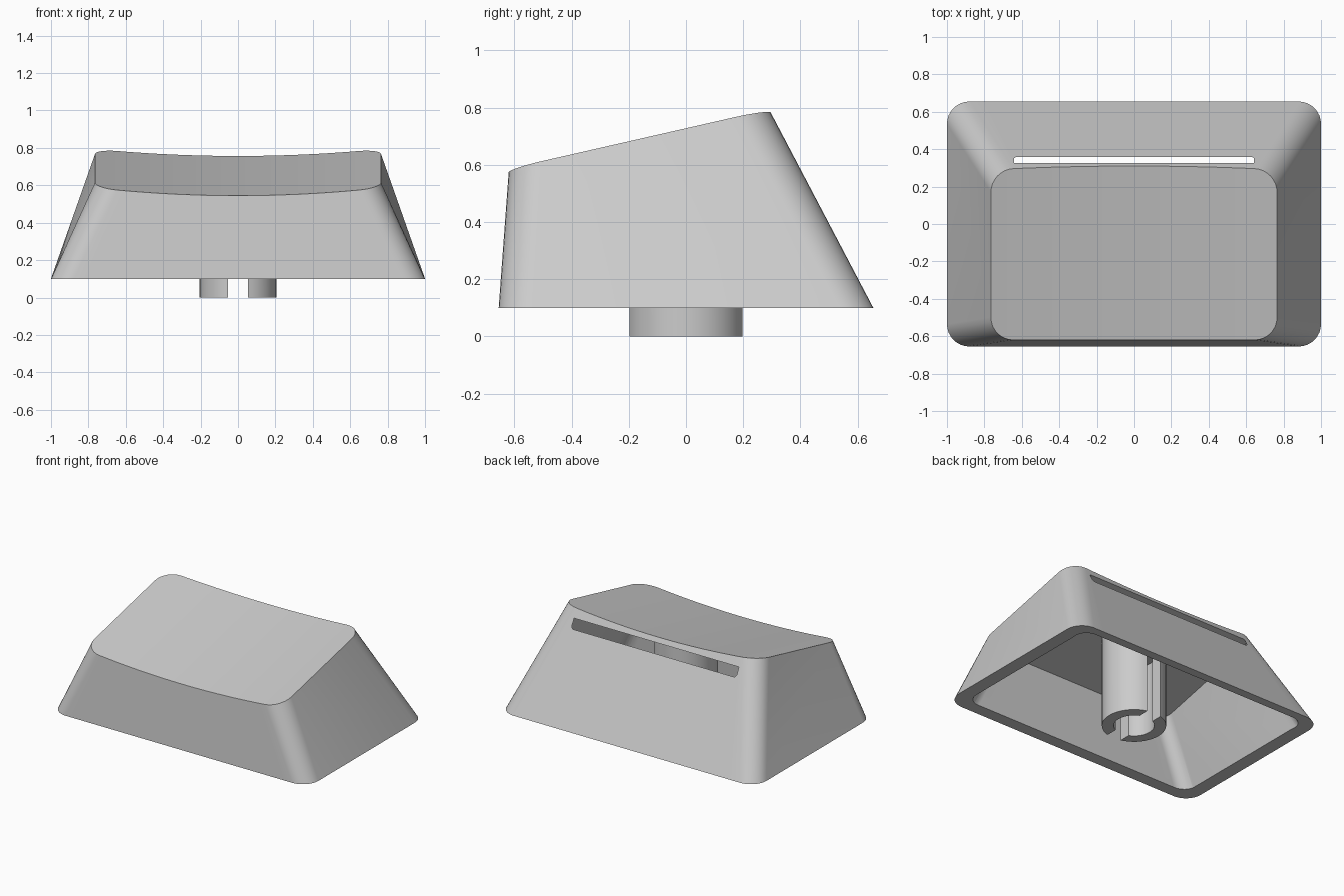
import bpy, bmesh, math

if "Cube" in bpy.data.objects:
    bpy.data.objects.remove(bpy.data.objects["Cube"])

SLOPE = 0.228          # tilt of the top along y
CORNER, SPAN = 8, 24   # steps per rounded corner and per straight edge

grey = bpy.data.materials.new("grey plastic")
grey.diffuse_color = (0.6, 0.6, 0.6, 1)
grey.use_nodes = True
grey.node_tree.nodes["Principled BSDF"].inputs["Base Color"].default_value = grey.diffuse_color


def dish(x, y):
    """Height of the tilted, scooped top."""
    return 0.686 + SLOPE * y + x * x / 14


def ceiling(x, y):
    return 0.724 + SLOPE * (y - 0.325)


def make_object(name, bm):
    bmesh.ops.recalc_face_normals(bm, faces=bm.faces)
    mesh = bpy.data.meshes.new(name)
    bm.to_mesh(mesh)
    bm.free()
    obj = bpy.data.objects.new(name, mesh)
    bpy.context.collection.objects.link(obj)
    mesh.materials.append(grey)
    return obj


def columns(half, front, back, r, bow=0.0):
    """Rounded rectangle as (x, front y, back y) columns, right to left."""
    right = []
    for i in range(CORNER + 1):
        a = math.pi / 2 * i / CORNER
        right.append((half - r + r * math.cos(a), r - r * math.sin(a)))
    flat = half - r
    middle = [(flat - 2 * flat * i / SPAN, 0) for i in range(1, SPAN)]
    left = [(-x, d) for x, d in reversed(right)]
    return [(x, front + d, back - d - bow * x * x) for x, d in right + middle + left]


def loft(name, low, low_z, high, high_z):
    """Closed solid between two rounded rectangles."""
    bm = bmesh.new()

    def ring(cols, z):
        return ([bm.verts.new((x, f, z(x, f))) for x, f, b in cols],
                [bm.verts.new((x, b, z(x, b))) for x, f, b in cols])

    lf, lb = ring(low, low_z)
    hf, hb = ring(high, high_z)
    for i in range(len(low) - 1):
        j = i + 1
        for quad in ((lf[i], lf[j], lb[j], lb[i]), (hf[i], hf[j], hb[j], hb[i]),
                     (lf[i], lf[j], hf[j], hf[i]), (lb[i], lb[j], hb[j], hb[i])):
            bm.faces.new(quad)
    # twisted side walls, split from front top to back bottom
    for i in (0, -1):
        bm.faces.new((lb[i], lf[i], hf[i]))
        bm.faces.new((lb[i], hf[i], hb[i]))
    return make_object(name, bm)


def cylinder(name, radius, z0, top):
    bm = bmesh.new()
    bmesh.ops.create_cone(bm, cap_ends=True, segments=48, radius1=radius,
                          radius2=radius, depth=1)
    for v in bm.verts:
        v.co.z = top(v.co.x, v.co.y) if v.co.z > 0 else z0
    return make_object(name, bm)


def cut(obj, cutter):
    mod = obj.modifiers.new("cut", 'BOOLEAN')
    mod.operation = 'DIFFERENCE'
    mod.solver = 'EXACT'
    mod.object = cutter
    bpy.context.view_layer.objects.active = obj
    bpy.ops.object.modifier_apply(modifier=mod.name)
    bpy.data.objects.remove(cutter)


def smooth(obj):
    bpy.ops.object.select_all(action='DESELECT')
    obj.select_set(True)
    bpy.context.view_layer.objects.active = obj
    bpy.ops.object.shade_smooth_by_angle(angle=math.radians(30))


# key shell: tapered body with a scooped top
shell = loft("key_shell",
             columns(1.0, -0.655, 0.655, 0.12), lambda x, y: 0.1,
             columns(0.765, -0.62, 0.31, 0.12, 0.0335), dish)

# hollow inside; its upper back edge breaks through as the narrow slot
cavity = loft("cavity_cutter",
              columns(0.915, -0.57, 0.603, 0.09), lambda x, y: 0.08,
              columns(0.69, -0.53, 0.333, 0.08), ceiling)
cut(shell, cavity)
smooth(shell)

# stem: round post with a bore and a front-to-back slit
stem = cylinder("stem", 0.205, 0.0, lambda x, y: ceiling(x, y) + 0.01)
cut(stem, cylinder("bore_cutter", 0.13, -0.1, lambda x, y: 0.5))
bm = bmesh.new()
bmesh.ops.create_cube(bm, size=1)
for v in bm.verts:
    v.co = (v.co.x * 0.108, v.co.y * 0.6, 0.5 if v.co.z > 0 else -0.2)
cut(stem, make_object("slit_cutter", bm))
smooth(stem)
